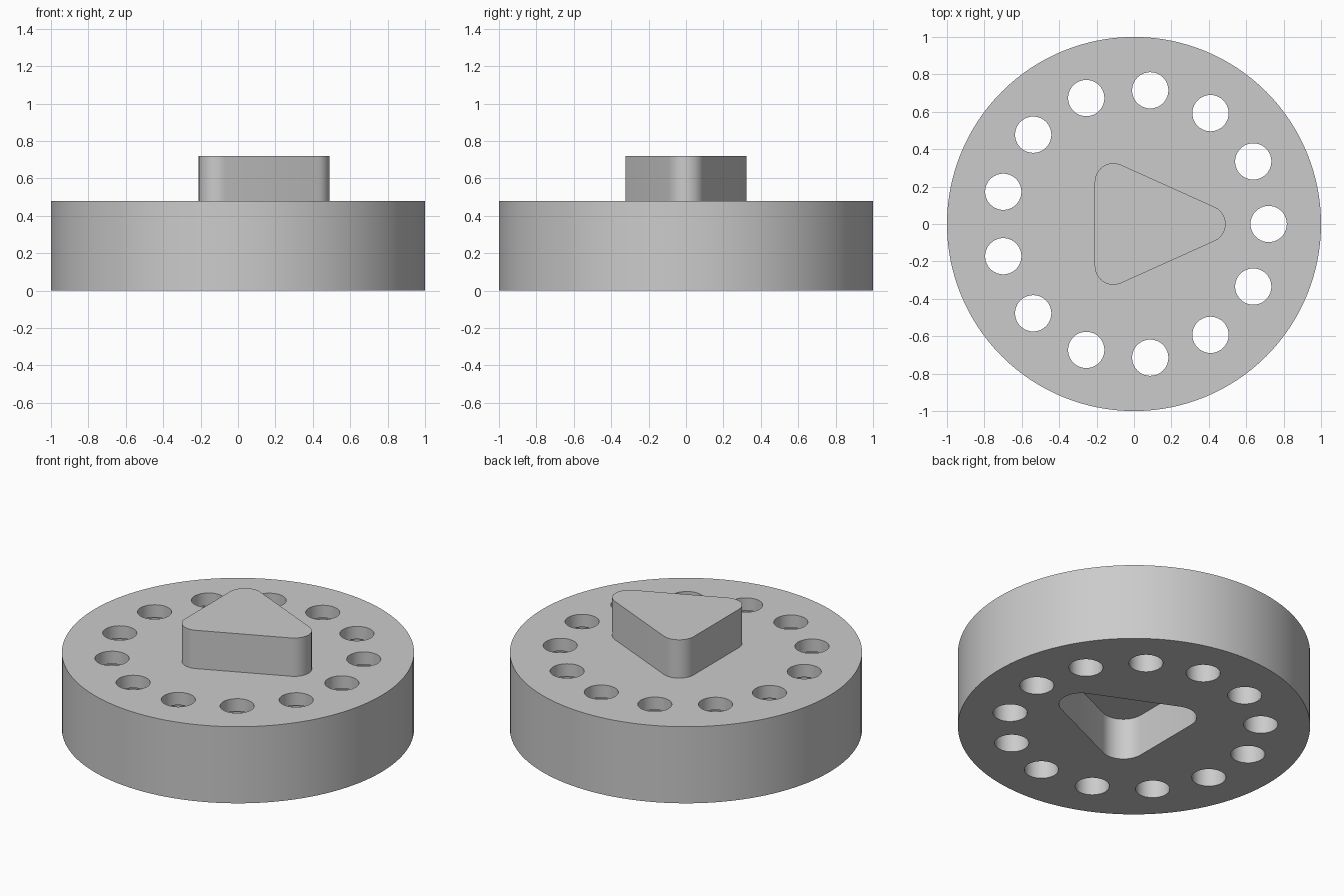
import bpy, bmesh, math
from math import cos, sin, pi

default = bpy.data.objects.get("Cube")
if default:
    bpy.data.objects.remove(default, do_unlink=True)

grey = bpy.data.materials.new("light grey")
grey.use_nodes = True
COLOUR = (0.6, 0.6, 0.6, 1)
grey.diffuse_color = COLOUR
grey.node_tree.nodes["Principled BSDF"].inputs["Base Color"].default_value = COLOUR


def circle(radius, cx=0, cy=0, steps=128):
    return [(cx + radius * cos(2 * pi * i / steps), cy + radius * sin(2 * pi * i / steps))
            for i in range(steps)]


def rounded_triangle(radius, steps=12):
    """Triangle with its point toward +x and rounded corners."""
    tip, back, half = 0.39, -0.11, 0.225
    lean = math.atan2(tip - back, half)      # direction of the slanted side's normal
    lean = pi / 2 - math.atan2(half, tip - back)
    corners = [(tip, 0, -lean, lean), (back, half, lean, pi), (back, -half, pi, 2 * pi - lean)]
    points = []
    for cx, cy, start, end in corners:
        for i in range(steps + 1):
            a = start + (end - start) * i / steps
            points.append((cx + radius * cos(a), cy + radius * sin(a)))
    return points


def loft(bm, sections):
    """Closed solid through stacked outlines, bottom to top."""
    rings = [[bm.verts.new((x, y, z)) for x, y in outline] for z, outline in sections]
    bm.faces.new(rings[0][::-1])
    bm.faces.new(rings[-1])
    for low, high in zip(rings, rings[1:]):
        for i in range(len(low)):
            j = (i + 1) % len(low)
            bm.faces.new((low[i], low[j], high[j], high[i]))


def solid(name, stacks):
    bm = bmesh.new()
    for sections in stacks:
        loft(bm, sections)
    mesh = bpy.data.meshes.new(name)
    bm.to_mesh(mesh)
    bm.free()
    mesh.materials.append(grey)
    obj = bpy.data.objects.new(name, mesh)
    bpy.context.collection.objects.link(obj)
    return obj


def combine(target, tool, operation):
    mod = target.modifiers.new(operation.lower(), 'BOOLEAN')
    mod.operation, mod.solver, mod.object = operation, 'EXACT', tool
    bpy.context.view_layer.objects.active = target
    bpy.ops.object.modifier_apply(modifier=mod.name)
    bpy.data.objects.remove(tool, do_unlink=True)


# Round body with the raised triangular key on top
HEIGHT, TOP = 0.48, 0.72
body = solid("disc_body", [[(0, circle(1)), (HEIGHT, circle(1))]])
key = rounded_triangle(0.1)
combine(body, solid("triangle_key", [[(0.3, key), (TOP, key)]]), 'UNION')

# Matching socket underneath, slightly larger than the key
socket = rounded_triangle(0.127)
combine(body, solid("triangle_socket", [[(-0.1, socket), (0.26, socket)]]), 'DIFFERENCE')

# Ring of through holes, each with a thin inner groove below the top
PROFILE = [(-0.1, 0.097), (0.385, 0.097), (0.385, 0.12), (0.4, 0.12), (0.4, 0.097), (0.6, 0.097)]
COUNT, RING = 13, 0.72
holes = []
for i in range(COUNT):
    a = 2 * pi * i / COUNT
    holes.append([(z, circle(r, RING * cos(a), RING * sin(a), 40)) for z, r in PROFILE])
combine(body, solid("holes", holes), 'DIFFERENCE')

# Smooth curved walls, crisp rims
bpy.ops.object.select_all(action='DESELECT')
body.select_set(True)
bpy.context.view_layer.objects.active = body
bpy.ops.object.shade_smooth_by_angle(angle=math.radians(30))
